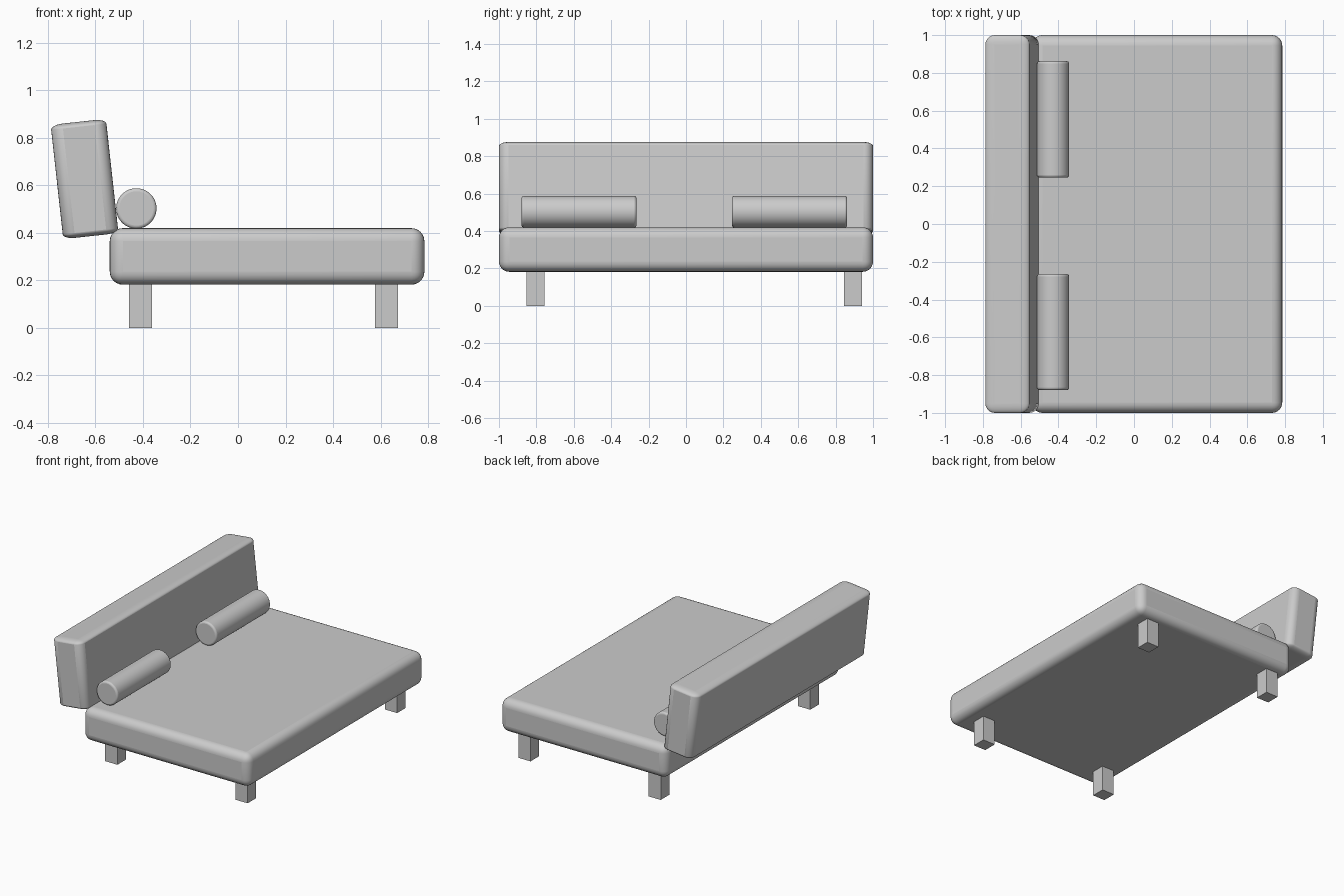
import bpy
import math

if "Cube" in bpy.data.objects:
    bpy.data.objects.remove(bpy.data.objects["Cube"])


def finish(obj, name, bevel, segments=6):
    """Name the part, round its edges and smooth the shading."""
    obj.name = name
    obj.data.name = name
    if bevel:
        mod = obj.modifiers.new("Rounding", 'BEVEL')
        mod.width = bevel
        mod.segments = segments
        mod.limit_method = 'ANGLE'
        mod.angle_limit = math.radians(40)
        bpy.ops.object.shade_smooth_by_angle(angle=math.radians(35))
    return obj


def box(name, center, size, bevel=0.0):
    bpy.ops.mesh.primitive_cube_add(size=1, location=center)
    obj = bpy.context.object
    obj.scale = size
    bpy.ops.object.transform_apply(location=False, rotation=False, scale=True)
    return finish(obj, name, bevel)


def bolster(name, y0, y1):
    bpy.ops.mesh.primitive_cylinder_add(
        vertices=48, radius=0.085, depth=y1 - y0,
        location=(-0.428, (y0 + y1) / 2, 0.503), rotation=(math.pi / 2, 0, 0))
    return finish(bpy.context.object, name, 0.013, 4)


# Mattress-like seat
box("seat", (0.1225, 0, 0.301), (1.325, 2.0, 0.238), 0.055)

# Leaning backrest, its rounding flattened vertically
flat = 0.42
back = box("backrest", (-0.646, 0, 0.627), (0.234, 2.0, 0.484 / flat), 0.05)
back.scale.z = flat
back.rotation_euler.y = math.radians(-6.3)

# Two bolster cushions
bolster("left_bolster", -0.879, -0.265)
bolster("right_bolster", 0.246, 0.862)

# Four square legs
for side_x, x in (("back", -0.41), ("front", 0.626)):
    for side_y, y in (("left", -0.805), ("right", 0.893)):
        box(f"{side_x}_{side_y}_leg", (x, y, 0.095), (0.097, 0.097, 0.19))
